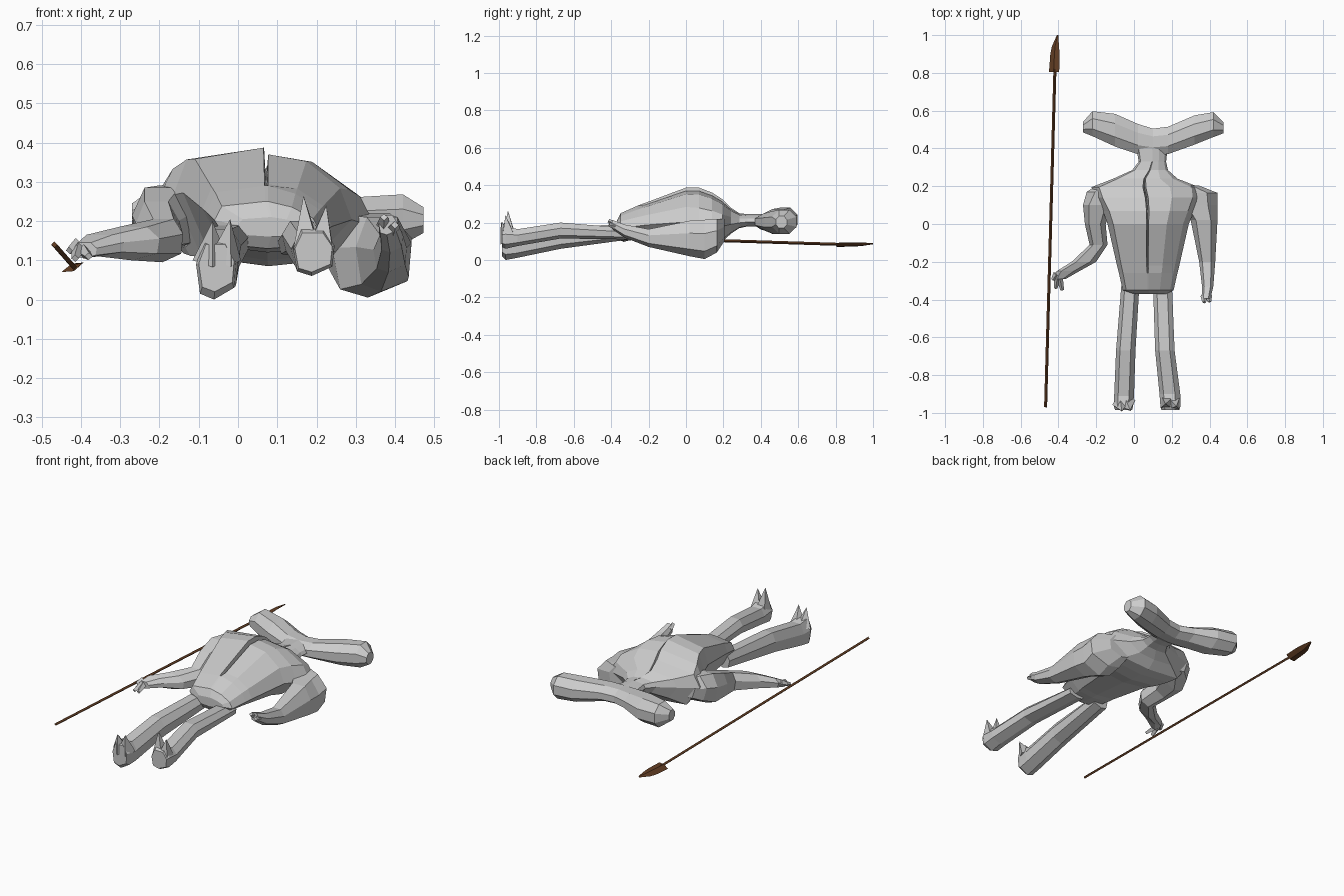
import bpy, bmesh, math
from mathutils import Vector

# Cross-section templates in unit space (u across, v up)
ROUND = [(.5 + .5 * math.cos(a) * k, .5 + .5 * math.sin(a) * k)
         for a, k in [(math.radians(22.5 + 45 * i), 1 / math.cos(math.radians(22.5))) for i in range(8)]]
LIMB = [(.2, 1), (.75, 1), (1, .65), (.95, .2), (.45, 0), (.1, .1), (0, .6)]


def loft(name, rings, shape, axis='Y'):
    """Skin rings (position, low, high, z low, z high[, groove depth]) along an axis."""
    bm = bmesh.new()
    loops = []
    for r in rings:
        p, a, b, z0, z1 = r[:5]
        pts = shape(r[5]) if callable(shape) else shape
        loop = []
        for u, v in pts:
            s, z = a + (b - a) * u, z0 + (z1 - z0) * v
            loop.append(bm.verts.new((s, p, z) if axis == 'Y' else (p, s, z)))
        loops.append(loop)
    n = len(loops[0])
    for A, B in zip(loops, loops[1:]):
        for i in range(n):
            j = (i + 1) % n
            bm.faces.new((A[i], A[j], B[j], B[i]))
    bm.faces.new(loops[0])
    bm.faces.new(loops[-1])
    return finish(name, bm)


def finish(name, bm):
    bmesh.ops.recalc_face_normals(bm, faces=bm.faces[:])
    me = bpy.data.meshes.new(name)
    bm.to_mesh(me)
    bm.free()
    ob = bpy.data.objects.new(name, me)
    bpy.context.collection.objects.link(ob)
    return ob


def spike(name, base, tip, r0, r1=0.0, sides=4):
    """Tapered rod or pointed spike between two points."""
    a, b = Vector(base), Vector(tip)
    bm = bmesh.new()
    bmesh.ops.create_cone(bm, cap_ends=True, segments=sides, radius1=r0, radius2=r1, depth=(b - a).length)
    ob = finish(name, bm)
    ob.location = (a + b) / 2
    ob.rotation_euler = (b - a).to_track_quat('Z', 'Y').to_euler()
    return ob


# Torso, shoulders and neck, with a narrow slit down the chest
def chest(g):
    return [(0, .6), (.07, .9), (.477, 1), (.49, 1 - g), (.505, .94 if g else 1), (.73, .88),
            (.93, .64), (1, .36), (.8, .05), (.5, 0), (.15, .08)]


loft("torso", [(-.37, 0, .17, .16, .21, 0), (-.35, -.06, .21, .13, .25, 0), (-.26, -.08, .23, .12, .29, 0),
               (-.22, -.09, .24, .12, .305, .2), (0, -.14, .29, .1, .387, .3), (.07, -.165, .32, .085, .387, .35),
               (.14, -.205, .35, .09, .36, .35), (.195, -.225, .345, .1, .325, .3), (.24, -.11, .23, .14, .28, .3),
               (.285, -.01, .18, .17, .25, .2), (.33, .025, .17, .18, .245, 0), (.42, .01, .18, .18, .245, 0)], chest)

# Wide hammer-shaped head
loft("head", [(-.27, .485, .54, .185, .245), (-.22, .465, .597, .15, .28), (-.1, .41, .583, .14, .272),
              (.02, .37, .53, .16, .25), (.1, .365, .505, .16, .245), (.18, .37, .515, .16, .248),
              (.32, .42, .575, .14, .262), (.42, .46, .592, .14, .268), (.473, .48, .54, .17, .235)], ROUND, 'X')

# Arms: one straight and low, one bent outward
loft("right_arm", [(.205, .2, .34, .1, .22), (.165, .22, .442, .04, .22), (.1, .24, .442, .005, .215),
                   (.02, .3, .442, .02, .21), (-.2, .345, .43, .07, .165), (-.33, .36, .42, .12, .19),
                   (-.395, .358, .405, .165, .215)], LIMB)
loft("left_arm", [(.205, -.2, -.02, .16, .27), (.17, -.25, -.03, .14, .29), (.1, -.27, -.11, .11, .285),
                  (0, -.26, -.15, .11, .25), (-.11, -.235, -.14, .095, .205), (-.2, -.33, -.2, .1, .185),
                  (-.25, -.41, -.29, .11, .165), (-.29, -.42, -.36, .105, .145)], LIMB)

# Fingers
for name, a, b in [("right_finger", (.37, -.38, .19), (.372, -.415, .21)),
                   ("right_finger", (.395, -.38, .18), (.4, -.412, .19)),
                   ("left_finger", (-.395, -.28, .125), (-.38, -.35, .11)),
                   ("left_finger", (-.405, -.28, .13), (-.415, -.34, .105)),
                   ("left_thumb", (-.41, -.265, .14), (-.43, -.295, .125))]:
    spike(name, a, b, .018, .01)

# Legs with blunt heels
loft("left_leg", [(-.3, -.065, .03, .11, .19), (-.67, -.095, .008, .06, .18), (-.91, -.105, 0, .01, .14),
                  (-.965, -.107, -.005, 0, .15), (-.985, -.1, -.01, .02, .14)], LIMB)
loft("right_leg", [(-.3, .1, .2, .11, .17), (-.67, .112, .215, .115, .2), (-.9, .135, .245, .075, .165),
                   (-.965, .14, .246, .06, .18), (-.985, .145, .24, .07, .17)], LIMB)

# Upturned pointed toes
for name, a, b in [("right_toe", (.175, -.945, .13), (.167, -.952, .265)),
                   ("right_toe", (.21, -.95, .13), (.225, -.965, .24)),
                   ("left_toe", (-.07, -.95, .1), (-.065, -.99, .2)),
                   ("left_toe", (-.035, -.95, .1), (-.02, -.985, .205))]:
    spike(name, a, b, .046)

# Spear: slim shaft and flat leaf-shaped blade
brown = bpy.data.materials.new("spear_brown")
brown.diffuse_color = (.13, .05, .018, 1)
shaft = spike("spear_shaft", (-.468, -.97, .14), (-.418, .84, .083), .008, .008, 4)
blade = loft("spear_blade", [(.805, -.45, -.396, .07, .092), (.9, -.443, -.394, .072, .094),
                             (.94, -.435, -.397, .075, .094), (1, -.408, -.401, .084, .09)],
             [(0, 0), (.45, .9), (1, 1), (.55, .1)])
for ob in (shaft, blade):
    ob.data.materials.append(brown)
